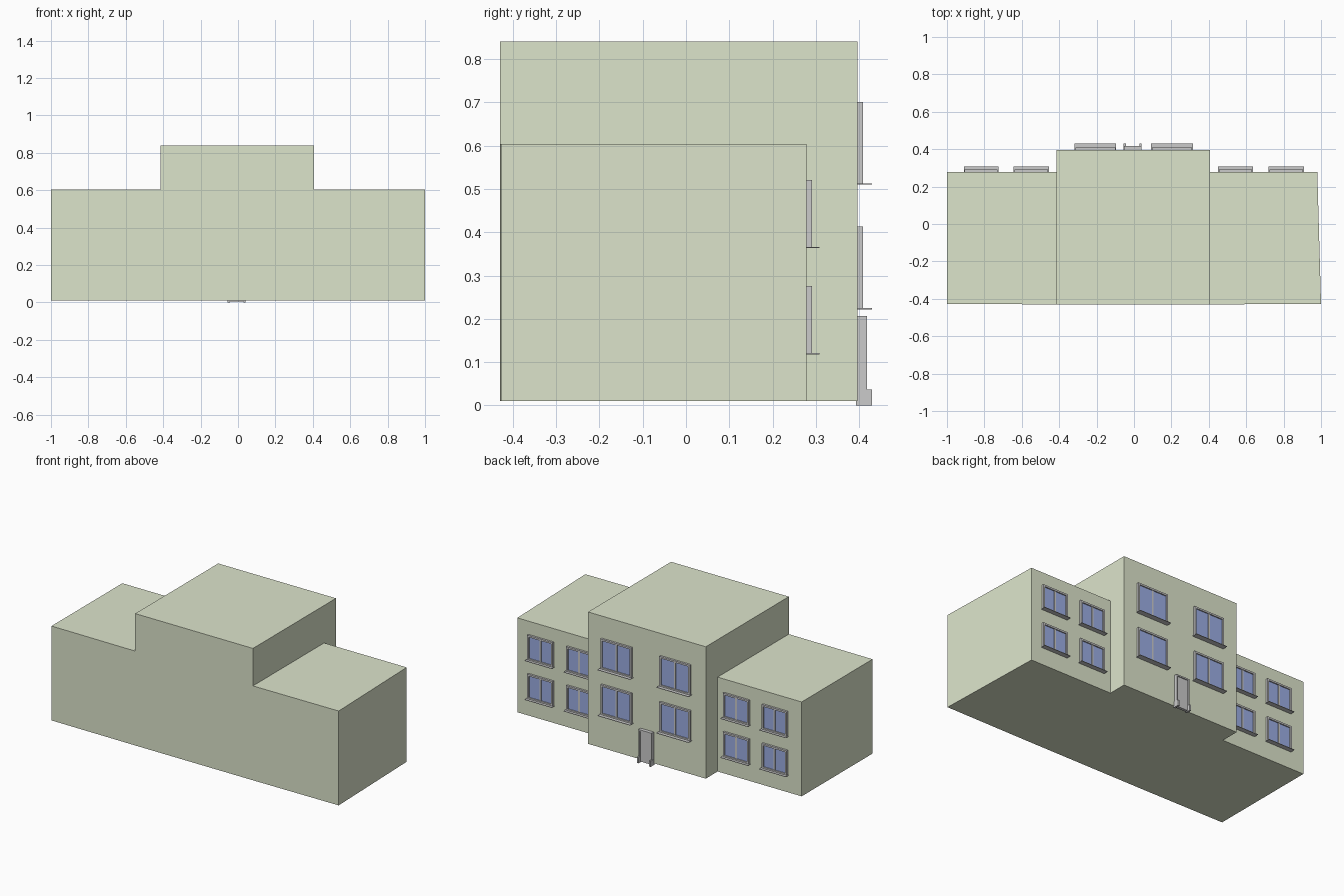
import bpy, bmesh
from mathutils import Vector

if "Cube" in bpy.data.objects:
    bpy.data.objects.remove(bpy.data.objects["Cube"])


def material(name, rgb):
    m = bpy.data.materials.new(name)
    m.diffuse_color = (*rgb, 1)
    m.use_nodes = True
    m.node_tree.nodes["Principled BSDF"].inputs["Base Color"].default_value = m.diffuse_color
    return m


GREEN = material("wall_green", (0.72, 0.78, 0.60))
BLUE = material("glass_blue", (0.33, 0.42, 0.77))


def finish(bm, name, mat=None):
    me = bpy.data.meshes.new(name)
    bm.to_mesh(me)
    bm.free()
    ob = bpy.data.objects.new(name, me)
    bpy.context.collection.objects.link(ob)
    if mat:
        me.materials.append(mat)
    return ob


def add_box(bm, x, y, z):
    vs = bmesh.ops.create_cube(bm, size=1)["verts"]
    for v in vs:
        v.co = Vector([a + (c + 0.5) * (b - a) for c, (a, b) in zip(v.co, (x, y, z))])


def boxes(name, parts, mat=None):
    bm = bmesh.new()
    for p in parts:
        add_box(bm, *p)
    return finish(bm, name, mat)


def raise_faces(bm, faces, height):
    geom = bmesh.ops.extrude_face_region(bm, geom=faces)["geom"]
    verts = [g for g in geom if isinstance(g, bmesh.types.BMVert)]
    bmesh.ops.translate(bm, vec=(0, 0, height), verts=verts)
    return [g for g in geom if isinstance(g, bmesh.types.BMFace)]


# Building shell: footprint of three bays, raised, then the centre bay raised again
bm = bmesh.new()
pts = [(-1, -.427), (-.415, -.43), (.405, -.43), (1, -.427), (.98, .278),
       (.405, .278), (.405, .396), (-.415, .396), (-.415, .278), (-1, .278)]
v = [bm.verts.new((x, y, 0.01)) for x, y in pts]
for ids in ((0, 1, 8, 9), (1, 2, 5, 6, 7, 8), (2, 3, 4, 5)):
    bm.faces.new([v[i] for i in ids])
tops = raise_faces(bm, bm.faces[:], 0.594)
raise_faces(bm, [f for f in tops if len(f.verts) == 6], 0.236)
bmesh.ops.recalc_face_normals(bm, faces=bm.faces[:])
finish(bm, "building_shell", GREEN)


# Window: frame with centre mullion, projecting sill and two panes
def window(name, x0, x1, z0, z1, wall, sill):
    t = 0.011
    front = wall + 0.013
    y = (wall - 0.003, front)
    a, b, m = x0 + 0.005, x1 - 0.005, (x0 + x1) / 2
    boxes(name + "_frame", [
        ((a, a + t), y, (z0, z1)),
        ((b - t, b), y, (z0, z1)),
        ((a + t, b - t), y, (z0, z0 + t)),
        ((a + t, b - t), y, (z1 - t, z1)),
        ((m - t / 2, m + t / 2), (y[0], front - 0.003), (z0 + t, z1 - t)),
        ((x0, x1), (wall - 0.003, sill), (z0 - 0.001, z0 + 0.002))])
    py = (wall - 0.002, wall + 0.006)
    boxes(name + "_panes", [
        ((a + t, m - t / 2), py, (z0 + t, z1 - t)),
        ((m + t / 2, b - t), py, (z0 + t, z1 - t))], BLUE)


# Centre bay and wing windows on two floors
for i, (x0, x1) in enumerate([(-.318, -.095), (.09, .315)]):
    for j, z in enumerate((.223, .511)):
        window(f"centre_window_{i}{j}", x0, x1, z, z + .19, .396, .43)
for i, (x0, x1) in enumerate([(-.91, -.725), (-.645, -.455), (.45, .637), (.72, .908)]):
    for j, z in enumerate((.119, .364)):
        window(f"wing_window_{i}{j}", x0, x1, z, z + .157, .278, .308)

# Door: leaf, frame and small plinth blocks at its feet
boxes("door_leaf", [((-.044, .030), (.394, .412), (.005, .198))])
boxes("door_frame", [
    ((-.053, -.044), (.394, .418), (.005, .207)),
    ((.030, .039), (.394, .418), (.005, .207)),
    ((-.044, .030), (.394, .418), (.198, .207))])
boxes("door_plinths", [
    ((-.055, -.044), (.393, .43), (0, .037)),
    ((.030, .041), (.393, .43), (0, .037))])
